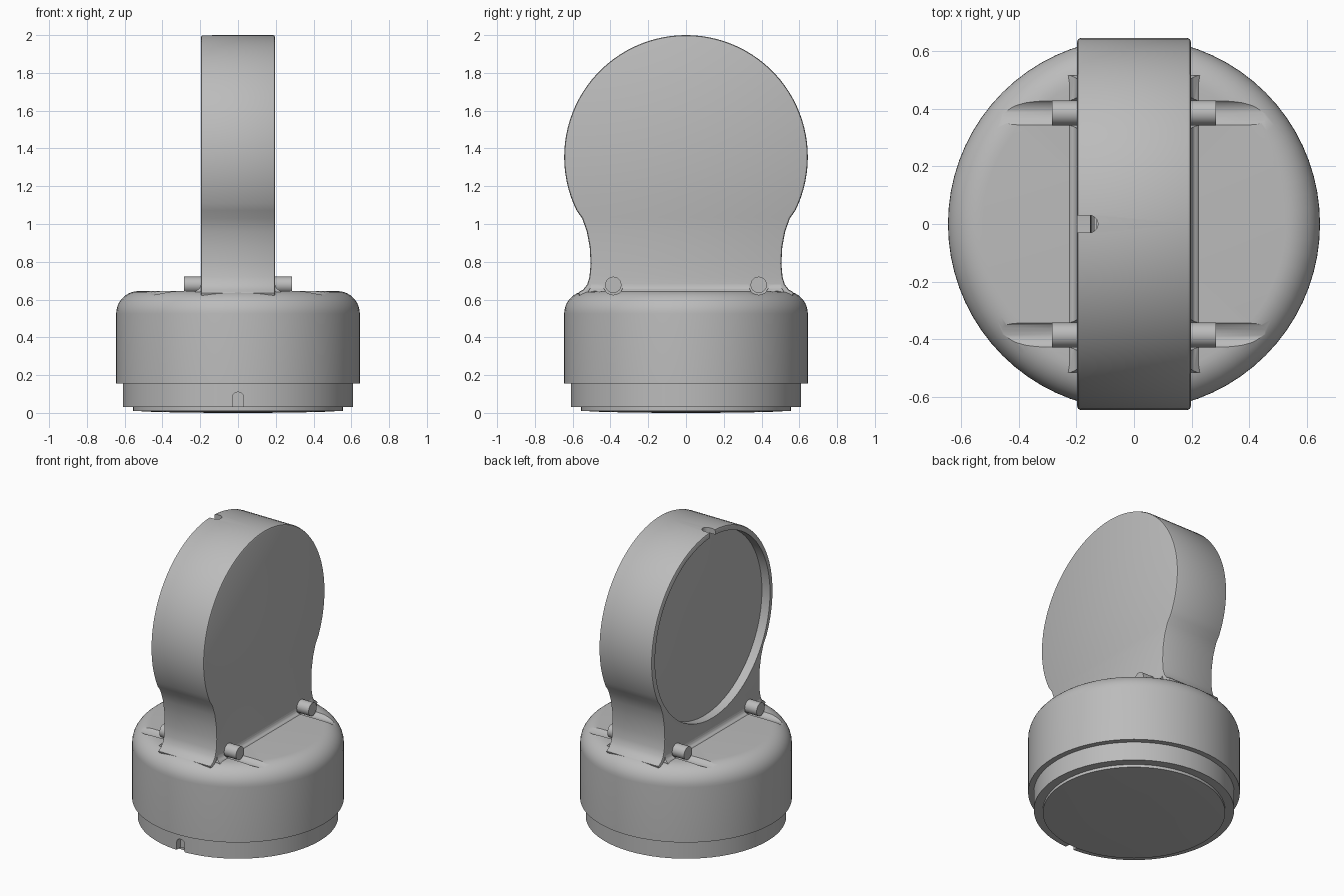
import bpy, bmesh
from math import sin, cos, pi, radians
from mathutils import Matrix, Vector

cube = bpy.data.objects.get("Cube")
if cube:
    bpy.data.objects.remove(cube, do_unlink=True)

grey = bpy.data.materials.new("plain grey")
grey.use_nodes = True
grey.diffuse_color = (0.5, 0.5, 0.5, 1)
grey.node_tree.nodes["Principled BSDF"].inputs["Base Color"].default_value = (0.5, 0.5, 0.5, 1)


def finish(name, bm, matrix=Matrix()):
    bmesh.ops.transform(bm, matrix=matrix, verts=bm.verts)
    bmesh.ops.recalc_face_normals(bm, faces=bm.faces)
    mesh = bpy.data.meshes.new(name)
    bm.to_mesh(mesh)
    bm.free()
    mesh.materials.append(grey)
    obj = bpy.data.objects.new(name, mesh)
    bpy.context.collection.objects.link(obj)
    return obj


def lathe(name, profile, matrix=Matrix(), steps=72):
    """Spin (radius, height) points around z."""
    bm = bmesh.new()
    verts = [bm.verts.new((r, 0, z)) for r, z in profile]
    edges = [bm.edges.new(pair) for pair in zip(verts, verts[1:])]
    bmesh.ops.spin(bm, geom=verts + edges, cent=(0, 0, 0), axis=(0, 0, 1),
                   angle=2 * pi, steps=steps)
    bmesh.ops.remove_doubles(bm, verts=bm.verts, dist=0.0001)
    return finish(name, bm, matrix)


def prism(name, outline, start, end, axes):
    """Extrude a 2D outline; axes are the world directions of u, v and depth."""
    bm = bmesh.new()
    face = bm.faces.new([bm.verts.new((u, v, start)) for u, v in outline])
    new = bmesh.ops.extrude_face_region(bm, geom=[face])["geom"]
    top = [g for g in new if isinstance(g, bmesh.types.BMVert)]
    bmesh.ops.translate(bm, verts=top, vec=(0, 0, end - start))
    return finish(name, bm, Matrix([Vector(a) for a in axes]).transposed().to_4x4())


def arc(cu, cv, r, a0, a1, n):
    return [(cu + r * cos(radians(a0 + (a1 - a0) * i / n)),
             cv + r * sin(radians(a0 + (a1 - a0) * i / n))) for i in range(n + 1)]


def apply_modifiers(obj):
    graph = bpy.context.evaluated_depsgraph_get()
    obj.modifiers.update()
    mesh = bpy.data.meshes.new_from_object(obj.evaluated_get(graph))
    obj.modifiers.clear()
    obj.data = mesh


def cut(obj, cutter):
    mod = obj.modifiers.new("cut", 'BOOLEAN')
    mod.operation, mod.solver, mod.object = 'DIFFERENCE', 'EXACT', cutter
    apply_modifiers(obj)
    bpy.data.objects.remove(cutter, do_unlink=True)


X, Y, Z = (1, 0, 0), (0, 1, 0), (0, 0, 1)
CENTRE, HALF = 1.355, 0.197
face_left = Matrix.Translation((0, 0, CENTRE)) @ Matrix.Rotation(-pi / 2, 4, 'Y')

# Round base with a stepped foot and a rounded top edge
base = lathe("base", [(0, 0.03), (0.61, 0.03), (0.61, 0.155), (0.645, 0.155)]
             + arc(0.525, 0.525, 0.12, 0, 90, 10) + [(0, 0.645)])

# Upright paddle: round head flowing into a waisted neck
half = [(0.55, 0.6), (0.575, 0.636), (0.545, 0.652), (0.523, 0.68), (0.511, 0.72),
        (0.505, 0.79), (0.51, 0.88), (0.525, 0.96), (0.55, 1.03)]
outline = half + arc(0, CENTRE, 0.645, -26, 206, 64) + [(-y, z) for y, z in reversed(half)]
paddle = prism("paddle", outline, -HALF, HALF, (Y, Z, X))
bevel = paddle.modifiers.new("edge", 'BEVEL')
bevel.width, bevel.segments, bevel.limit_method = 0.012, 2, 'ANGLE'
bevel.angle_limit = radians(60)
apply_modifiers(paddle)

# Round recess in one side of the head
cut(paddle, lathe("recess_cutter", [(0, 0.137), (0.61, 0.137), (0.61, 0.3), (0, 0.3)], face_left))

# Small round-ended slots in the head and the foot
slot = arc(0, 0, 0.03, 0, 180, 12)
cut(paddle, prism("slot_cutter", [(v, -0.155 + u) for v, u in slot] + [(-0.03, -0.3), (0.03, -0.3)],
                  1.9, 2.1, (Y, X, Z)))
cut(base, prism("slot_cutter", [(u, 0.08 + v) for u, v in slot] + [(-0.03, -0.1), (0.03, -0.1)],
                -0.7, -0.565, (X, Z, Y)))

# Concave skirt where the neck meets the base
bm = bmesh.new()
rings = []
for hx, hy, z in [(0.194, 0.5, 0.69), (0.2, 0.505, 0.668), (0.208, 0.51, 0.655),
                  (0.222, 0.515, 0.647), (0.235, 0.515, 0.63)]:
    rings.append([bm.verts.new((sx * hx, sy * hy, z))
                  for sx, sy in ((-1, -1), (1, -1), (1, 1), (-1, 1))])
for low, high in zip(rings, rings[1:]):
    for i in range(4):
        bm.faces.new((low[i], low[i - 1], high[i - 1], high[i]))
bm.faces.new(rings[0])
bm.faces.new(rings[-1])
skirt = finish("neck_skirt", bm)

# Pegs lying in shallow grooves on top of the base
pegs = []
for sx in (-1, 1):
    for sy in (-1, 1):
        for part in (base, skirt):
            cut(part, prism("groove_cutter", arc(sy * 0.385, 0.678, 0.053, 0, 350, 35),
                            sx * 0.19, sx * 0.6, (Y, Z, X)))
        name = ("left" if sx > 0 else "right") + ("_back" if sy > 0 else "_front") + "_peg"
        pegs.append(prism(name, arc(sy * 0.385, 0.678, 0.043, 0, 350, 35),
                          sx * 0.15, sx * 0.285, (Y, Z, X)))

# Slightly domed discs under the foot and in the recess
foot_disc = lathe("foot_disc", [(0, 0), (0.25, 0.001), (0.44, 0.005), (0.555, 0.011),
                                (0.555, 0.04), (0, 0.04)])
head_disc = lathe("head_disc", [(0, 0.152), (0.25, 0.151), (0.44, 0.147), (0.609, 0.138),
                                (0.609, 0.13), (0, 0.13)], face_left)

# Smooth shading with sharp edges kept
bpy.ops.object.select_all(action='DESELECT')
for obj in [base, paddle, skirt, foot_disc, head_disc] + pegs:
    obj.select_set(True)
    bpy.context.view_layer.objects.active = obj
bpy.ops.object.shade_smooth_by_angle(angle=radians(30))
